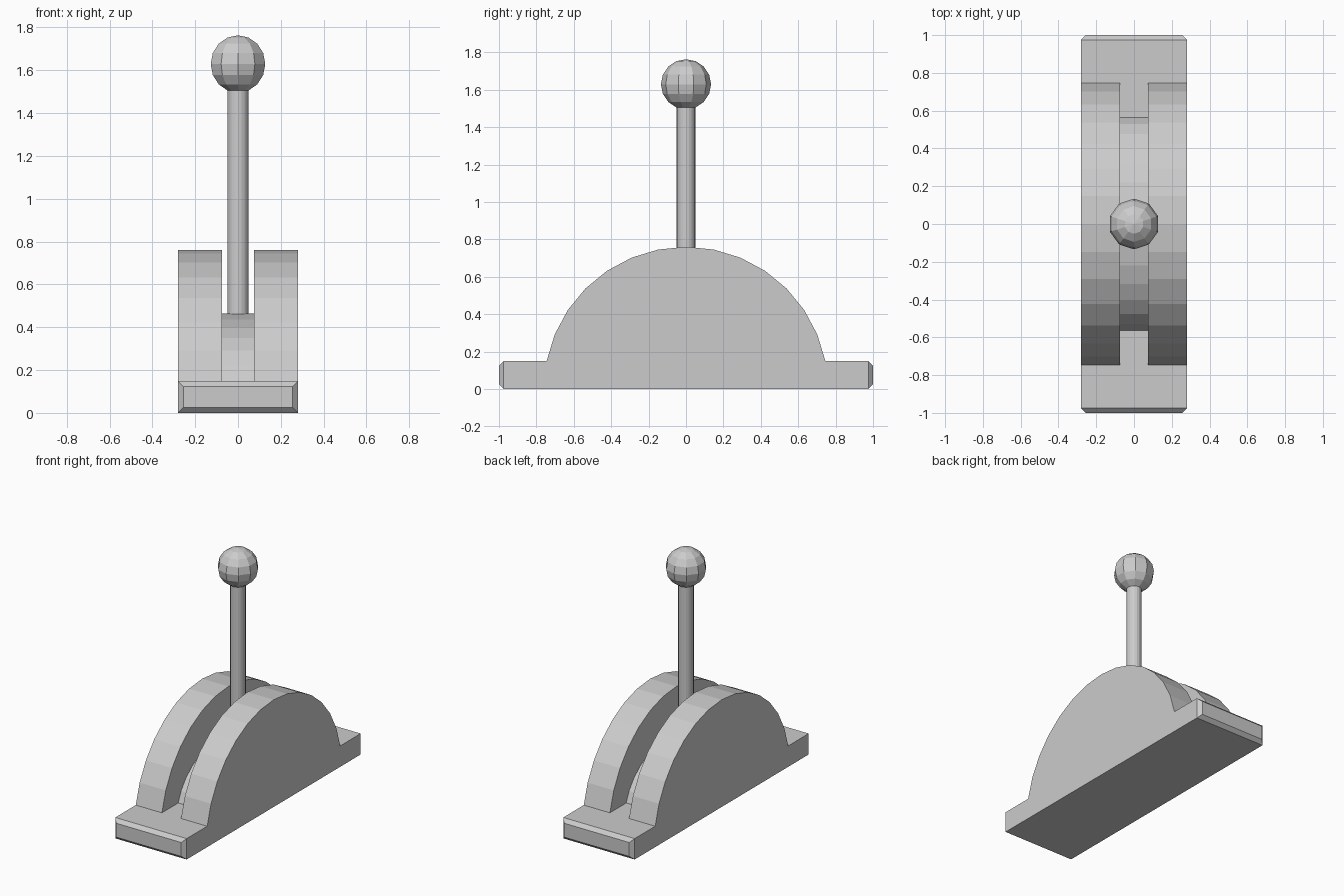
import bpy
import bmesh
from math import sin, cos, pi, radians

if "Cube" in bpy.data.objects:
    bpy.data.objects.remove(bpy.data.objects["Cube"])

HALF_W = 0.28      # half width of housing
SLOT = 0.075       # half width of lever slot
R = 0.76           # cheek arc radius
BASE_H = R * sin(pi / 16)


def loft(name, rings):
    """Closed flat-faced solid through a list of equal-length vertex rings."""
    bm = bmesh.new()
    loops = [[bm.verts.new(p) for p in ring] for ring in rings]
    n = len(loops[0])
    for a, b in zip(loops, loops[1:]):
        for i in range(n):
            j = (i + 1) % n
            bm.faces.new((a[i], a[j], b[j], b[i]))
    bm.faces.new(loops[0][::-1])
    bm.faces.new(loops[-1])
    bmesh.ops.remove_doubles(bm, verts=bm.verts, dist=1e-5)
    bmesh.ops.recalc_face_normals(bm, faces=bm.faces)
    mesh = bpy.data.meshes.new(name)
    bm.to_mesh(mesh)
    bm.free()
    obj = bpy.data.objects.new(name, mesh)
    bpy.context.collection.objects.link(obj)
    return obj


def circle(r, z, sides):
    return [(r * cos(pi / 2 + 2 * pi * i / sides),
             r * sin(pi / 2 + 2 * pi * i / sides), z) for i in range(sides)]


def base_section(y, inset):
    x, lo, hi = HALF_W - inset, inset, BASE_H - inset
    return [(-x, y, lo), (x, y, lo), (x, y, hi), (-x, y, hi)]


def arch(name, x0, x1, sy, sz):
    """Arc-topped plate standing on the base, scaled in y and z."""
    arc = [(R * cos(pi * k / 16) * sy,
            BASE_H + (R * sin(pi * k / 16) - BASE_H) * sz) for k in range(1, 16)]
    return loft(name, [[(x, y, z) for y, z in arc] for x in (x0, x1)])


# Base plate with chamfered ends
loft("base_plate", [base_section(-1, 0.025), base_section(-0.975, 0),
                    base_section(0.975, 0), base_section(1, 0.025)])

# Two side cheeks and the lower arch in the slot
for side, label in ((-1, "left"), (1, "right")):
    arch(label + "_cheek", side * SLOT, side * HALF_W, 1, 1)
arch("slot_floor", -SLOT, SLOT, 0.755, 0.518)

# Lever rod
loft("lever_rod", [circle(0.05, 0.45, 20), circle(0.05, 1.52, 20)])

# Faceted knob: 10 segments, 8 rings
KR, KZ = 0.134, 1.629
knob_rings = []
for k in range(9):
    a = radians(-90 + 22.5 * k)
    knob_rings.append(circle(max(KR * cos(a), 0.0005), KZ + KR * sin(a), 10))
loft("lever_knob", knob_rings)
